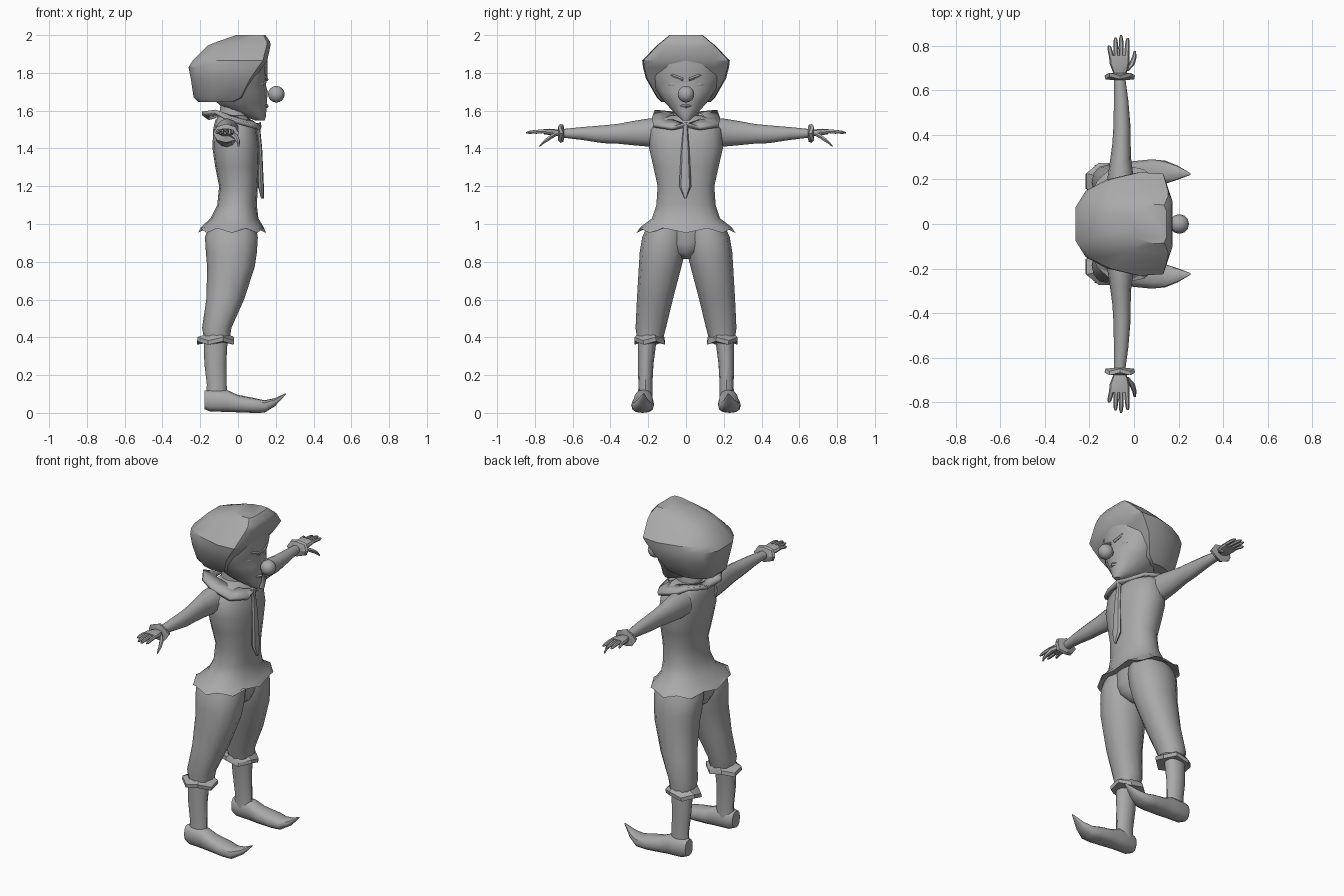
import bpy, bmesh, math

grey = bpy.data.materials.new("plain grey")
grey.diffuse_color = (0.4, 0.4, 0.4, 1)


def finish(name, bm, mirror=False, angle=40):
    bmesh.ops.recalc_face_normals(bm, faces=bm.faces)
    me = bpy.data.meshes.new(name)
    bm.to_mesh(me)
    bm.free()
    me.shade_smooth()
    me.set_sharp_from_angle(angle=math.radians(angle))
    me.materials.append(grey)
    ob = bpy.data.objects.new(name, me)
    bpy.context.collection.objects.link(ob)
    if mirror:
        m = ob.modifiers.new("mirror", "MIRROR")
        m.use_axis = (False, True, False)
        m.use_clip = False
        m.use_mirror_merge = False
    return ob


def oval(n, power=2.0, turn=0.0):
    pts = []
    for i in range(n):
        t = 2 * math.pi * (i + turn) / n
        c, s = math.cos(t), math.sin(t)
        pts.append((math.copysign(abs(c) ** (2 / power), c),
                    math.copysign(abs(s) ** (2 / power), s)))
    return pts


def loft(name, axis, rows, shape=None, mirror=False, zigzag=None, angle=40):
    """Rows are (t, a0, a1, b0, b1): position on the axis and the box of the section."""
    shape = shape or oval(12)
    bm = bmesh.new()
    rings = []
    for k, (t, a0, a1, b0, b1) in enumerate(rows):
        ring = []
        for i, (u, v) in enumerate(shape):
            off = zigzag[1] * (1 if i % 2 else -1) if zigzag and k in zigzag[0] else 0
            a = (a0 + a1) / 2 + u * (a1 - a0) / 2
            b = (b0 + b1) / 2 + v * (b1 - b0) / 2
            co = [a, b]
            co.insert(axis, t + off)
            ring.append(bm.verts.new(co))
        rings.append(ring)
    n = len(shape)
    for r, s in zip(rings, rings[1:]):
        for i in range(n):
            bm.faces.new((r[i], r[(i + 1) % n], s[(i + 1) % n], s[i]))
    bm.faces.new(rings[0])
    bm.faces.new(rings[-1])
    return finish(name, bm, mirror, angle)


def ball(name, pos, size, mirror=False):
    bm = bmesh.new()
    bmesh.ops.create_uvsphere(bm, u_segments=12, v_segments=8, radius=1)
    for v in bm.verts:
        v.co = [p + c * s for p, c, s in zip(pos, v.co, size)]
    return finish(name, bm, mirror)


# Hair: big faceted cap, flat at the front and tapering to the back
half = [(1, .67), (.88, .97), (.35, 1), (-.3, .87), (-.77, .65), (-1, .33)]
cap = half + [(u, -v) for u, v in reversed(half)]
loft("hair", 2, [(1.645, -.21, -.02, -.13, .13), (1.67, -.235, .03, -.155, .155),
                 (1.77, -.25, .085, -.212, .212), (1.83, -.262, .13, -.228, .228),
                 (1.865, -.24, .155, -.232, .232), (1.945, -.16, .172, -.155, .155),
                 (1.965, -.11, .17, -.13, .13), (2.0, -.01, .145, -.088, .088)], cap, angle=32)

# Head and face
loft("head", 2, [(1.547, .095, .14, -.018, .018), (1.57, .03, .148, -.045, .045),
                 (1.60, -.06, .15, -.075, .075), (1.65, -.12, .153, -.12, .12),
                 (1.70, -.13, .158, -.155, .155), (1.735, -.13, .147, -.175, .175),
                 (1.78, -.13, .157, -.195, .195), (1.87, -.13, .155, -.2, .2)], oval(14))
ball("nose", (.203, 0, 1.687), (.044, .044, .044))
ball("eye", (.118, .065, 1.74), (.02, .03, .015), True)
loft("brow", 1, [(.015, .135, .162, 1.755, 1.775), (.07, .125, .152, 1.775, 1.795),
                 (.14, .07, .105, 1.79, 1.81)], oval(6), True)
loft("lips", 1, [(-.045, .12, .135, 1.62, 1.63), (0, .135, .163, 1.613, 1.636),
                 (.045, .12, .135, 1.62, 1.63)], oval(6))
loft("neck", 2, [(1.5, -.11, .05, -.075, .075), (1.65, -.09, .06, -.06, .06)])

# Collar: pointed cloth ring, higher at the back
inner = [(.10, 0, 1.53), (.075, .06, 1.55), (.03, .085, 1.56), (-.03, .09, 1.575),
         (-.08, .085, 1.585), (-.11, .05, 1.585), (-.12, 0, 1.58)]
outer = [(.12, 0, 1.54), (.125, .075, 1.515), (.07, .175, 1.53), (-.05, .18, 1.565),
         (-.12, .165, 1.605), (-.19, .06, 1.595), (-.155, 0, 1.57)]
bm = bmesh.new()
for side in (1, -1):
    a, b = ([bm.verts.new((x, side * y, z)) for x, y, z in pts] for pts in (inner, outer))
    for i in range(6):
        bm.faces.new((a[i], a[i + 1], b[i + 1], b[i]))
bmesh.ops.remove_doubles(bm, verts=bm.verts, dist=.001)
collar = finish("collar", bm)
collar.modifiers.new("cloth", "SOLIDIFY").thickness = .02

# Tunic with a flared, pointed hem
loft("tunic", 2, [(.985, -.16, .09, -.21, .21), (.965, -.212, .148, -.262, .262),
                  (.985, -.195, .135, -.24, .24), (1.03, -.145, .108, -.18, .18),
                  (1.1, -.11, .1, -.157, .157), (1.2, -.1, .105, -.15, .15),
                  (1.3, -.12, .112, -.172, .172), (1.4, -.135, .115, -.195, .195),
                  (1.5, -.132, .1, -.19, .19), (1.55, -.12, .07, -.15, .15),
                  (1.575, -.1, .04, -.08, .08)], oval(16, 2.3), zigzag=((1,), .012))
loft("tie", 2, [(1.135, .122, .138, -.008, 0), (1.2, .105, .137, -.036, .028),
                (1.4, .1, .128, -.026, .018), (1.5, .09, .118, -.016, .01),
                (1.535, .085, .118, -.024, .018)], oval(8))

# Arms, cuffs and hands
loft("sleeve", 1, [(.12, -.125, .02, 1.4, 1.56), (.2, -.12, .0, 1.41, 1.558),
                   (.28, -.108, -.012, 1.417, 1.545), (.36, -.097, -.015, 1.425, 1.53),
                   (.44, -.092, -.016, 1.428, 1.522), (.55, -.09, -.025, 1.445, 1.513),
                   (.66, -.09, -.04, 1.458, 1.502)], mirror=True)
loft("hand_cuff", 1, [(.645, -.095, -.035, 1.455, 1.505), (.655, -.128, .0, 1.435, 1.525),
                      (.672, -.132, .005, 1.43, 1.53), (.678, -.09, -.04, 1.46, 1.5)],
     oval(8), True, ((1, 2), .006), 30)
loft("palm", 1, [(.66, -.085, -.042, 1.463, 1.497), (.69, -.098, -.028, 1.465, 1.502),
                 (.72, -.11, -.02, 1.47, 1.505), (.755, -.112, -.02, 1.475, 1.503)],
     oval(10, 2.6), True)
fingers = (("little_finger", -.1, -.112, .80), ("ring_finger", -.08, -.083, .837),
           ("middle_finger", -.057, -.058, .847), ("index_finger", -.033, -.028, .835))
for name, x0, x1, tip in fingers:
    rows = []
    for f, r in ((0, .011), (.5, .011), (.85, .009), (1, .004)):
        x, y, z = x0 + (x1 - x0) * f, .745 + (tip - .745) * f, 1.491 - .008 * f * f
        rows.append((y, x - r, x + r, z - r, z + r))
    loft(name, 1, rows, oval(6), True)
loft("thumb", 1, [(.685, -.055, -.025, 1.465, 1.492), (.715, -.025, .003, 1.447, 1.475),
                  (.75, -.008, .012, 1.425, 1.448), (.775, -.002, .008, 1.407, 1.418)],
     oval(6), True)

# Trousers
loft("trouser_seat", 2, [(.815, -.09, .03, -.025, .025), (.85, -.14, .075, -.08, .08),
                         (.9, -.165, .09, -.14, .14), (1.0, -.15, .09, -.17, .17)])
loft("trouser_leg", 2, [(.38, -.178, -.045, .125, .258), (.45, -.19, -.035, .106, .267),
                        (.6, -.168, .032, .07, .26), (.77, -.163, .088, .025, .25),
                        (.85, -.17, .1, .005, .245), (.93, -.175, .105, .0, .232),
                        (1.0, -.15, .09, .0, .2)], oval(12, 2.2), True)
loft("knee_cuff", 2, [(.37, -.17, -.06, .14, .25), (.37, -.225, -.015, .105, .278),
                      (.392, -.222, -.012, .108, .28), (.415, -.18, -.045, .122, .26)],
     oval(8, turn=.5), True, ((1, 2), .009), 30)

# Stockings and curled shoes
loft("stocking", 2, [(.06, -.17, -.055, .178, .255), (.15, -.165, -.06, .178, .252),
                     (.26, -.178, -.062, .172, .255), (.39, -.182, -.055, .155, .255)], mirror=True)
loft("shoe", 0, [(-.178, .19, .262, .02, .118), (-.15, .178, .272, .008, .122),
                 (-.06, .175, .275, .005, .122), (0, .17, .282, .003, .095),
                 (.08, .17, .29, 0, .08), (.14, .18, .284, .001, .067),
                 (.195, .198, .262, .035, .078), (.253, .22, .228, .097, .104)],
     oval(12, 2.5), True)
